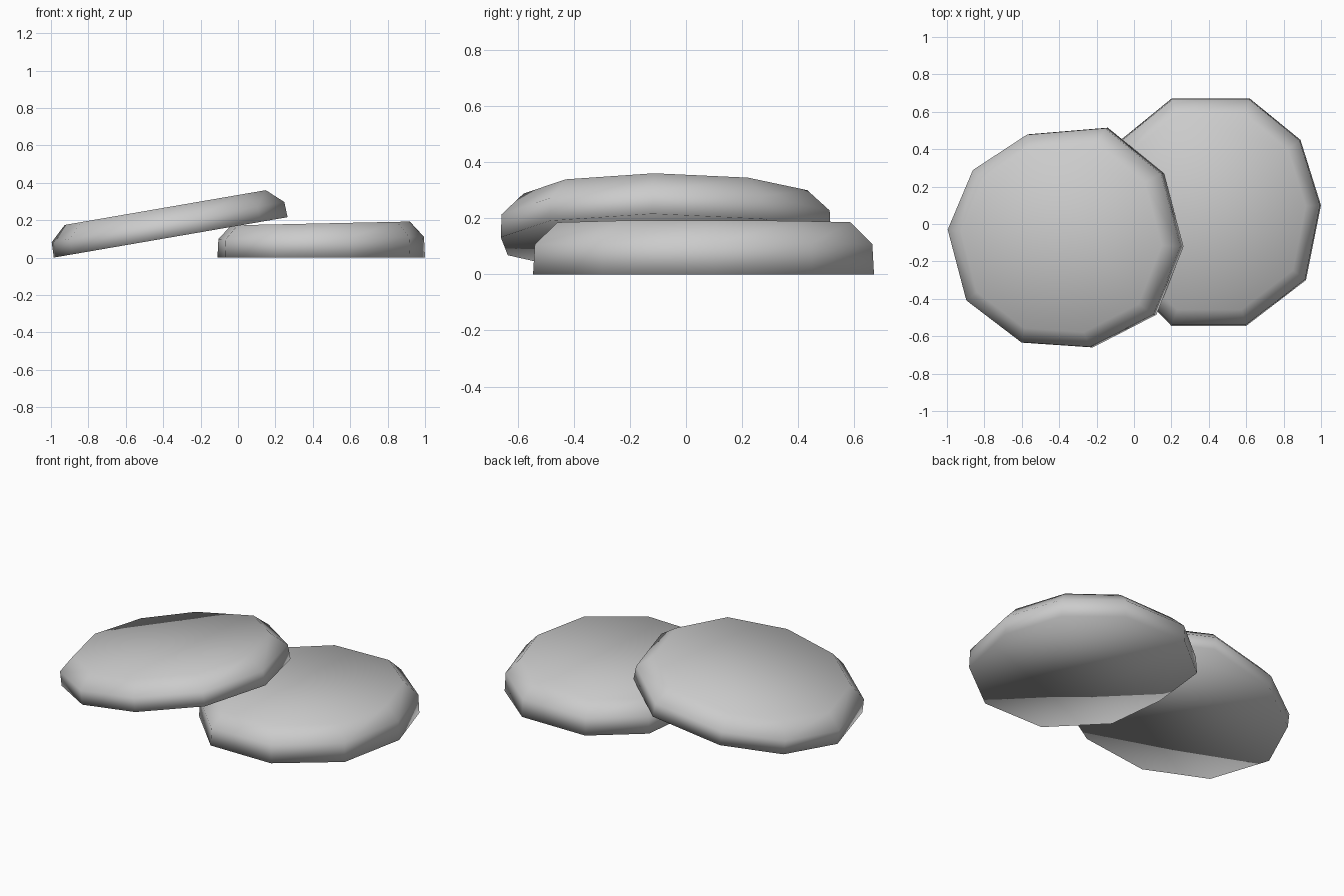
import bpy
import bmesh
import math
from mathutils import Vector

cube = bpy.data.objects.get("Cube")
if cube:
    bpy.data.objects.remove(cube, do_unlink=True)

# Plain stone colour
grey = bpy.data.materials.new("stone_grey")
grey.use_nodes = True
grey.diffuse_color = (0.6, 0.6, 0.6, 1)
grey.node_tree.nodes["Principled BSDF"].inputs["Base Color"].default_value = (0.6, 0.6, 0.6, 1)


def flat_stone(name, outline, rings, tilt=0.0, top_slope=0.0):
    """Ten-sided slab: rings are (height, scale), lifted along the tilted axis."""
    slope = math.tan(tilt)
    low = min(x for x, y in outline)
    base = [Vector((x, y, (x - low) * slope)) for x, y in outline]
    centre = sum(base, Vector()) / len(base)
    axis = Vector((-math.sin(tilt), 0, math.cos(tilt)))
    bm = bmesh.new()
    loops = []
    for height, scale in rings:
        loop = []
        for p in base:
            lift = height * (1 + top_slope * (p.x - centre.x))
            loop.append(bm.verts.new(centre + (p - centre) * scale + axis * lift))
        loops.append(loop)
    n = len(base)
    for lower, upper in zip(loops, loops[1:]):
        for i in range(n):
            j = (i + 1) % n
            bm.faces.new((lower[i], lower[j], upper[j], upper[i]))
    bm.faces.new(loops[0])
    bm.faces.new(loops[-1])
    bmesh.ops.recalc_face_normals(bm, faces=bm.faces)
    for face in bm.faces:
        face.smooth = True
    mesh = bpy.data.meshes.new(name)
    bm.to_mesh(mesh)
    bm.free()
    mesh.materials.append(grey)
    obj = bpy.data.objects.new(name, mesh)
    bpy.context.collection.objects.link(obj)
    return obj


# Stone lying flat on the ground
flat_stone(
    "lower_stone",
    [(1, 0.1), (0.89, 0.45), (0.62, 0.67), (0.2, 0.67), (-0.07, 0.45),
     (-0.11, 0.09), (-0.07, -0.27), (0.2, -0.545), (0.6, -0.545), (0.92, -0.3)],
    [(0, 1), (0.105, 0.99), (0.182, 0.86)],
    top_slope=0.1,
)

# Stone leaning on the first one
flat_stone(
    "leaning_stone",
    [(0.265, -0.12), (0.16, 0.27), (-0.14, 0.515), (-0.56, 0.48), (-0.85, 0.29),
     (-0.985, -0.03), (-0.885, -0.41), (-0.59, -0.635), (-0.22, -0.66), (0.12, -0.485)],
    [(0, 1), (0.083, 0.995), (0.162, 0.86)],
    tilt=math.radians(9.8),
)
